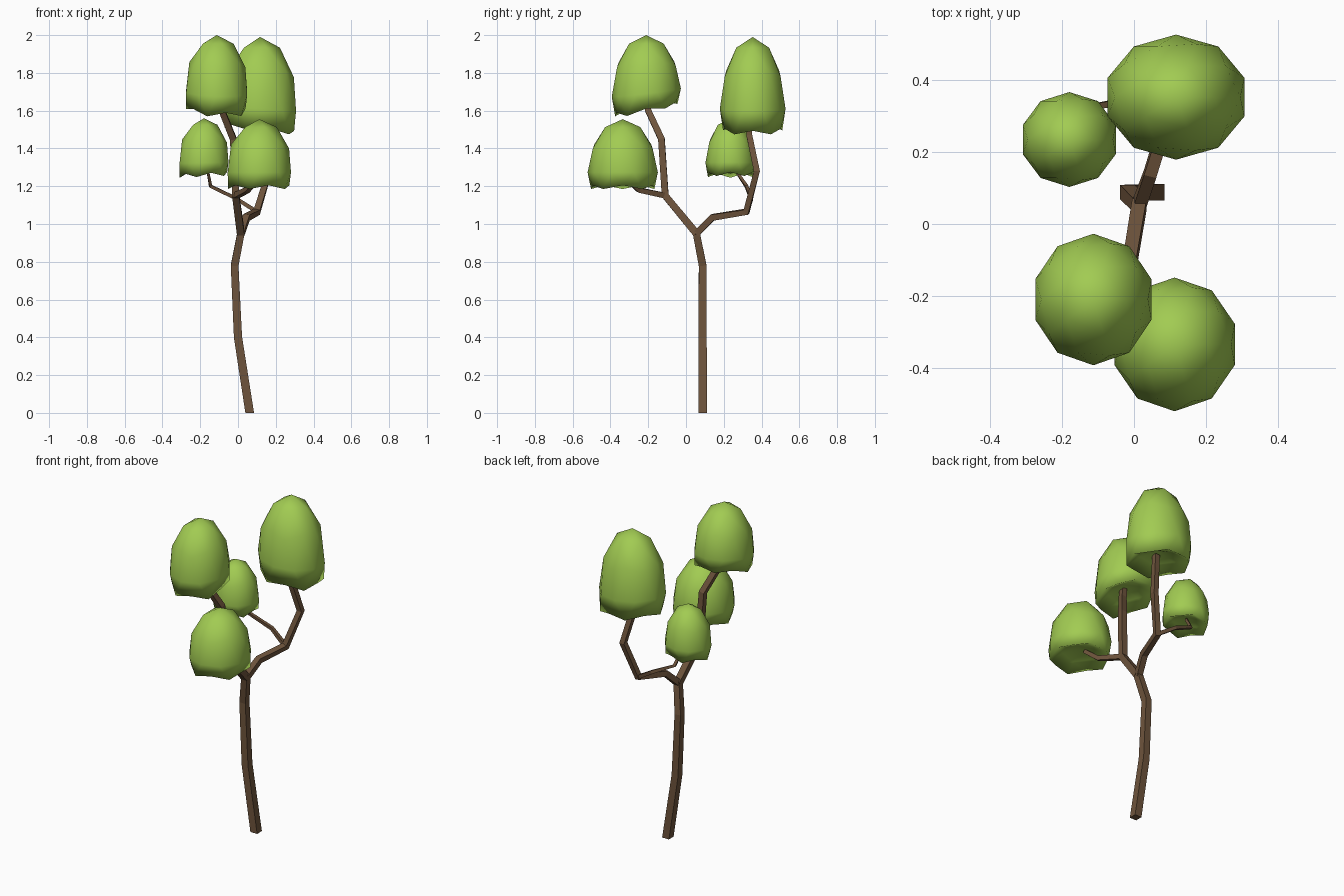
import bpy, bmesh
from mathutils import Vector

if "Cube" in bpy.data.objects:
    bpy.data.objects.remove(bpy.data.objects["Cube"])


def material(name, color):
    m = bpy.data.materials.new(name)
    m.diffuse_color = (*color, 1)
    m.use_nodes = True
    m.node_tree.nodes["Principled BSDF"].inputs["Base Color"].default_value = m.diffuse_color
    return m


BARK = material("brown bark", (0.155, 0.088, 0.045))
LEAF = material("leaf green", (0.36, 0.60, 0.085))


def add_object(name, bm, mat, smooth):
    bmesh.ops.recalc_face_normals(bm, faces=bm.faces)
    for f in bm.faces:
        f.smooth = smooth
    me = bpy.data.meshes.new(name)
    bm.to_mesh(me)
    bm.free()
    me.materials.append(mat)
    ob = bpy.data.objects.new(name, me)
    bpy.context.collection.objects.link(ob)
    return ob


def limb(name, pts, w0, w1, side=(1, 0, 0), level_base=False):
    """Square bar following a path, tapering from width w0 to w1."""
    pts = [Vector(p) for p in pts]
    n = len(pts)
    bm = bmesh.new()
    rings = []
    for i, p in enumerate(pts):
        a = (p - pts[i - 1]).normalized() if i else Vector()
        b = (pts[i + 1] - p).normalized() if i < n - 1 else Vector()
        t = Vector((0, 0, 1)) if level_base and i == 0 else (a + b).normalized()
        s = Vector(side)
        u = (s - t * s.dot(t)).normalized()
        v = t.cross(u)
        h = (w0 + (w1 - w0) * i / (n - 1)) / 2
        rings.append([bm.verts.new(p + u * h * x + v * h * y)
                      for x, y in ((1, 1), (-1, 1), (-1, -1), (1, -1))])
    for r, q in zip(rings, rings[1:]):
        for k in range(4):
            bm.faces.new((r[k], r[(k + 1) % 4], q[(k + 1) % 4], q[k]))
    bm.faces.new(rings[0])
    bm.faces.new(rings[-1])
    return add_object(name, bm, BARK, False)


def canopy(name, center, radii, bottom, top, slope):
    """Tall faceted dome with a hollow underside; slope tilts the lower rim."""
    bm = bmesh.new()
    bmesh.ops.create_icosphere(bm, subdivisions=2, radius=1)
    height = top - bottom
    belt = bottom + 0.24 * height
    for v in bm.verts:
        x, y, z = v.co
        grow = 1.0
        if z >= -0.01:                      # dome
            h = belt + max(z, 0) * (top - belt)
        elif z > -0.7:                      # lower rim
            h = bottom + (0.02 if z < -0.5 else 0.0)
            grow = 1.06
        else:                               # hollow underside
            h = bottom + (0.17 if z < -0.95 else 0.10) * height
        px, py = x * radii[0] * grow, y * radii[1] * grow
        fade = min(1, (top - h) / height) ** 2
        v.co = (center[0] + px, center[1] + py,
                h + fade * (slope[0] * px + slope[1] * py))
    return add_object(name, bm, LEAF, True)


# Trunk and its two main branches
fork = (0.015, 0.055, 0.95)
front_split = (-0.012, -0.11, 1.15)
back_split = (0.10, 0.32, 1.065)
limb("trunk", [(0.062, 0.088, 0), (0.0, 0.088, 0.40), (-0.018, 0.088, 0.78), fork],
     0.046, 0.038, level_base=True)
limb("front_upper_branch", [fork, front_split, (-0.025, -0.13, 1.45),
                            (-0.085, -0.20, 1.60), (-0.10, -0.21, 1.68)], 0.040, 0.030)
limb("front_lower_branch", [front_split, (0.05, -0.25, 1.18), (0.10, -0.31, 1.235)],
     0.030, 0.022)
limb("back_upper_branch", [fork, (0.045, 0.14, 1.035), back_split,
                           (0.165, 0.375, 1.28), (0.125, 0.335, 1.47),
                           (0.12, 0.335, 1.56)], 0.036, 0.030)
limb("back_lower_branch", [back_split, (-0.01, 0.345, 1.135), (-0.145, 0.32, 1.20),
                           (-0.16, 0.265, 1.28)], 0.022, 0.014, side=(0, 1, 0))

# Leaf clusters
canopy("front_upper_leaves", (-0.113, -0.21), (0.170, 0.183), 1.60, 2.0, (-0.06, 0.2))
canopy("front_lower_leaves", (0.113, -0.335), (0.176, 0.186), 1.185, 1.555, (0, 0))
canopy("back_upper_leaves", (0.117, 0.353), (0.200, 0.174), 1.49, 1.99, (-0.10, 0))
canopy("back_lower_leaves", (-0.18, 0.235), (0.136, 0.132), 1.25, 1.56, (0.04, 0))
